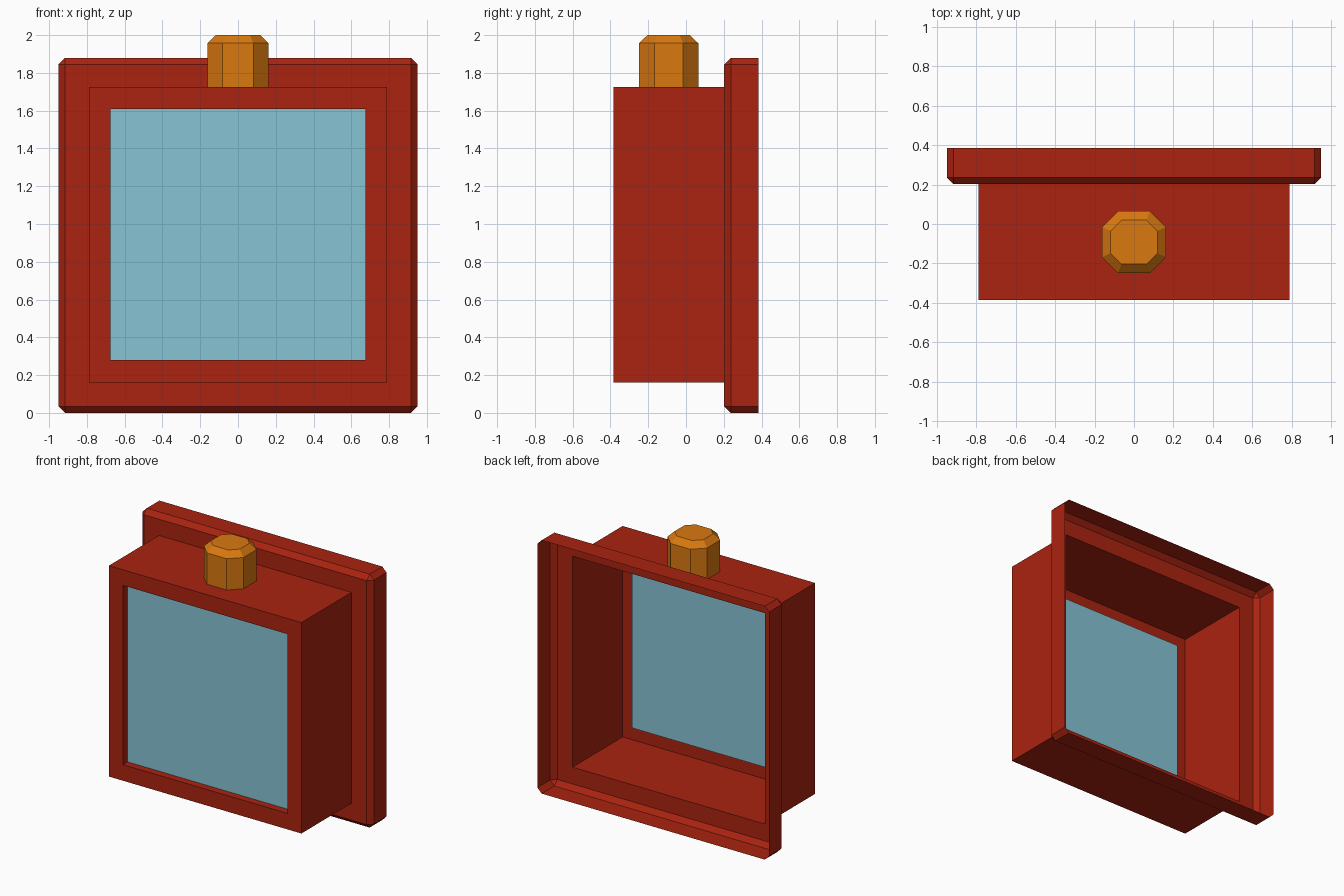
import bpy, bmesh

if "Cube" in bpy.data.objects:
    bpy.data.objects.remove(bpy.data.objects["Cube"])


def material(name, rgb):
    m = bpy.data.materials.new(name)
    m.diffuse_color = (*rgb, 1.0)
    m.use_nodes = True
    m.node_tree.nodes["Principled BSDF"].inputs["Base Color"].default_value = m.diffuse_color
    return m


red = material("red", (0.40, 0.017, 0.005))
orange = material("orange", (0.70, 0.19, 0.005))
glass_blue = material("glass blue", (0.24, 0.55, 0.66))


def cut_rect(hx, hv, cut):
    """Counter-clockwise rectangle with cut corners (cut 0 = plain rectangle)."""
    a, b = hx - cut, hv - cut
    return [(-a, -hv), (a, -hv), (hx, -b), (hx, b),
            (a, hv), (-a, hv), (-hx, b), (-hx, -b)]


def loft(name, rings, place, mat, cap=False):
    """Bridge rings (half width, half height, cut, depth, centre) into a shell."""
    bm = bmesh.new()
    loops = [[bm.verts.new(place(u, v + c, d)) for u, v in cut_rect(hx, hv, cut)]
             for hx, hv, cut, d, c in rings]
    for a, b in zip(loops, loops[1:]):
        for i in range(8):
            j = (i + 1) % 8
            bm.faces.new((b[i], a[i], a[j], b[j]))
    if cap:
        bm.faces.new(loops[-1])
    bmesh.ops.remove_doubles(bm, verts=bm.verts, dist=1e-5)
    mesh = bpy.data.meshes.new(name)
    bm.to_mesh(mesh)
    bm.free()
    mesh.materials.append(mat)
    ob = bpy.data.objects.new(name, mesh)
    bpy.context.collection.objects.link(ob)
    return ob


def facing_front(u, v, d):
    return (u, d, v)


def facing_up(u, v, d):
    return (u, v, d)


# Open-backed case: chamfered flange, box, front frame and window recess
loft("case", [
    (0.95, 0.94, 0.035, 0.385, 0.94),
    (0.95, 0.94, 0.035, 0.237, 0.94),
    (0.915, 0.905, 0.0, 0.202, 0.94),
    (0.79, 0.7825, 0.0, 0.202, 0.9425),
    (0.79, 0.7825, 0.0, -0.385, 0.9425),
    (0.675, 0.665, 0.0, -0.385, 0.944),
    (0.675, 0.665, 0.0, -0.33, 0.944),
], facing_front, red)

# Window pane at the back of the recess
loft("window_pane", [(0.675, 0.665, 0.0, -0.33, 0.944)],
     facing_front, glass_blue, cap=True)

# Eight-sided top knob with chamfered rim
loft("top_knob", [
    (0.162, 0.157, 0.081, 1.725, -0.092),
    (0.162, 0.157, 0.081, 1.957, -0.092),
    (0.118, 0.112, 0.055, 2.0, -0.092),
], facing_up, orange, cap=True)
